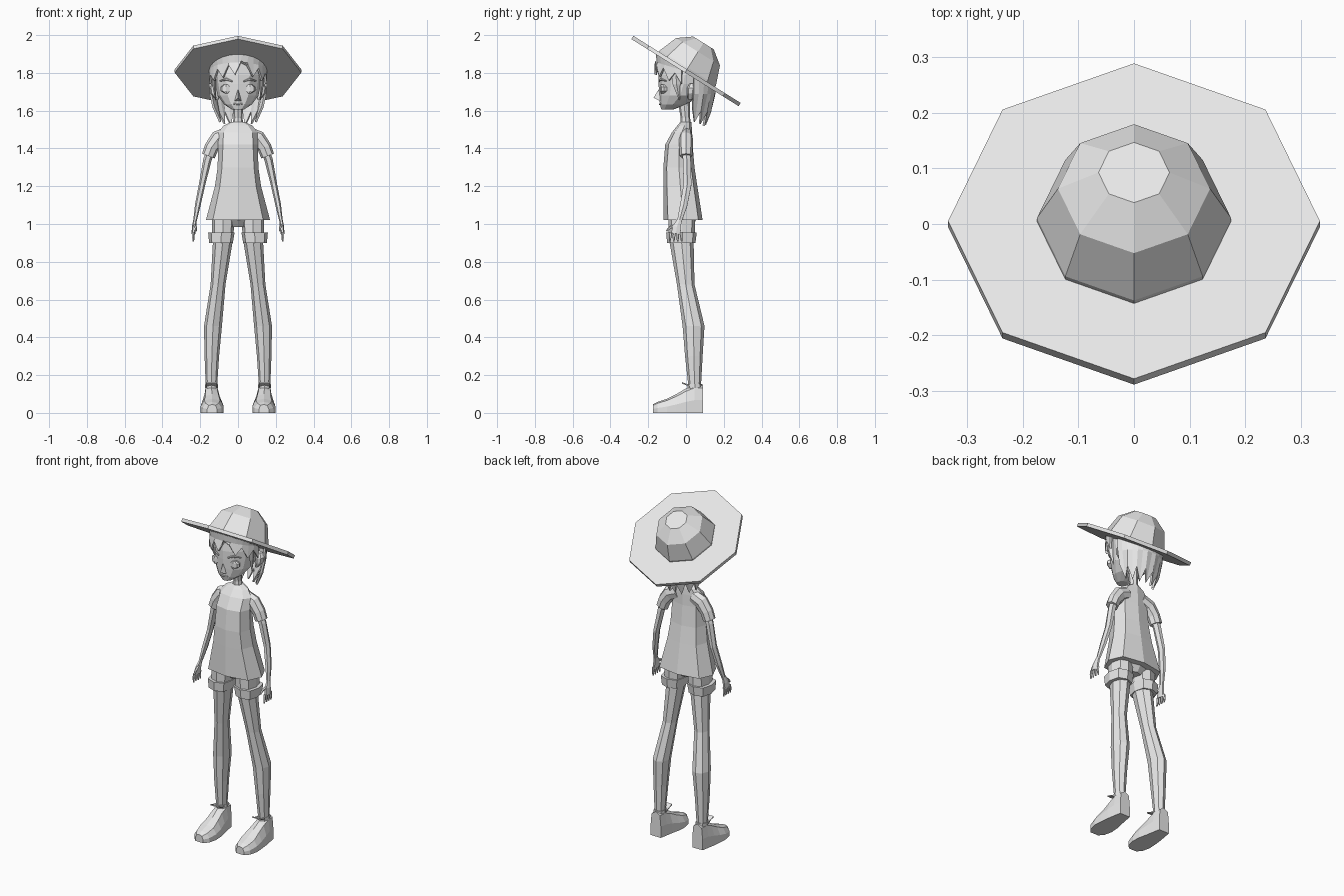
import bpy, bmesh, math
from mathutils import Vector, Matrix

grey = bpy.data.materials.new("light grey")
grey.diffuse_color = (0.8, 0.8, 0.8, 1)


def make(name, verts, faces, s=1):
    """Mesh object; s = -1 gives the mirrored side."""
    me = bpy.data.meshes.new(name)
    bm = bmesh.new()
    vs = [bm.verts.new((v[0] * s, v[1], v[2])) for v in verts]
    for f in faces:
        bm.faces.new([vs[i] for i in f])
    bmesh.ops.recalc_face_normals(bm, faces=bm.faces)
    bm.to_mesh(me)
    bm.free()
    me.materials.append(grey)
    ob = bpy.data.objects.new(name, me)
    bpy.context.collection.objects.link(ob)
    return ob


def loft(name, rings, s=1, closed=True):
    """Skin a list of equal-length point rings, capping closed ones."""
    n = len(rings[0])
    verts = [p for r in rings for p in r]
    faces = [(k * n + i, k * n + (i + 1) % n, (k + 1) * n + (i + 1) % n, (k + 1) * n + i)
             for k in range(len(rings) - 1) for i in range(n if closed else n - 1)]
    if closed:
        faces += [tuple(range(n)), tuple(range((len(rings) - 1) * n, len(rings) * n))]
    return make(name, verts, faces, s)


def ring(x0, x1, y0, y1, z, n=8, p=1.0):
    """Horizontal rounded ring filling a box, with a vertex facing front."""
    pts = []
    for i in range(n):
        a = -math.pi / 2 + 2 * math.pi * i / n
        c, d = math.cos(a), math.sin(a)
        c = math.copysign(abs(c) ** p, c) if abs(c) > 1e-6 else 0
        d = math.copysign(abs(d) ** p, d) if abs(d) > 1e-6 else 0
        pts.append(Vector(((x0 + x1 + (x1 - x0) * c) / 2, (y0 + y1 + (y1 - y0) * d) / 2, z)))
    return pts


def tube(name, path, s=1, n=6):
    """Tapered limb along (x, y, z, radius across, radius along y)."""
    pts = [Vector(q[:3]) for q in path]
    rings = []
    for i, q in enumerate(path):
        d = (pts[min(i + 1, len(pts) - 1)] - pts[max(i - 1, 0)]).normalized()
        u = Vector((0, 1, 0)).cross(d).normalized()
        v = d.cross(u)
        rings.append([pts[i] + u * q[3] * math.cos(2 * math.pi * k / n)
                      + v * q[4] * math.sin(2 * math.pi * k / n) for k in range(n)])
    return loft(name, rings, s)


# Straw hat: tilted octagonal brim and crown
tilt = Matrix.Translation((0, 0, 1.81)) @ Matrix.Rotation(math.radians(-32), 4, 'X')


def hat_ring(r, h):
    return [tilt @ p for p in ring(-r, r, -r, r, h)]


loft("hat_brim", [hat_ring(.335, -.01), hat_ring(.335, .01)])
loft("hat_crown", [hat_ring(.175, .005), hat_ring(.175, .02),
                   hat_ring(.137, .12), hat_ring(.064, .175)])

# Head and neck
loft("head", [ring(-.03, .03, -.13, -.07, 1.605, 12), ring(-.072, .072, -.138, .0, 1.632, 12),
              ring(-.108, .108, -.142, .08, 1.68, 12), ring(-.12, .12, -.145, .12, 1.74, 12),
              ring(-.125, .125, -.145, .13, 1.79, 12), ring(-.115, .115, -.135, .12, 1.86, 12)])
loft("neck", [ring(-.032, .032, -.035, .028, 1.5), ring(-.024, .024, -.028, .022, 1.56),
              ring(-.028, .028, -.045, .02, 1.66)])
make("nose", [(-.018, -.138, 1.652), (.018, -.138, 1.652), (0, -.172, 1.668), (0, -.14, 1.72)],
     [(0, 1, 2), (0, 2, 3), (1, 3, 2), (0, 3, 1)])
tube("mouth", [(-.025, -.134, 1.637, .003, .004), (0, -.139, 1.634, .005, .006),
               (.025, -.134, 1.637, .003, .004)])

for s, side in ((1, "left"), (-1, "right")):
    # Eyelids, brows and ears
    loft(side + "_eye", [ring(.055, .065, -.135, -.115, 1.69, 8), ring(.035, .092, -.137, -.095, 1.705, 8),
                         ring(.035, .092, -.137, -.095, 1.725, 8), ring(.05, .075, -.135, -.11, 1.738, 8)], s)
    tube(side + "_brow", [(.03, -.143, 1.755, .004, .004), (.06, -.133, 1.767, .007, .005),
                          (.095, -.105, 1.757, .003, .004)], s)
    loft(side + "_ear", [ring(.1, .12, .01, .04, 1.66), ring(.1, .145, .005, .06, 1.69),
                         ring(.1, .15, .005, .07, 1.72), ring(.1, .135, .02, .055, 1.745)], s)
    tube(side + "_side_lock", [(.128, -.055, 1.83, .012, .028), (.127, -.05, 1.74, .01, .02),
                               (.118, -.035, 1.655, .002, .002)], s, 4)


def hair(name, a0, a1, mid, tips):
    """Curved hair sheet with a jagged lower edge, hung from under the brim."""
    n = len(tips)
    rows = [[], [], []]
    for i, tip in enumerate(tips):
        a = math.radians(a0 + (a1 - a0) * i / (n - 1))
        c, d = math.cos(a), math.sin(a)
        rows[0].append((.155 * c, .155 * d, 1.815 - .62 * .155 * d))
        rows[1].append((.15 * c, .15 * d, mid - (.3 * .15 * d if d < 0 else 0)))
        k = .15 if d < 0 else .135 - .03 * (i % 2)
        rows[2].append((k * c, k * d * (1.08 if d < 0 else .95), tip))
    ob = loft(name, rows, closed=False)
    m = ob.modifiers.new("thickness", 'SOLIDIFY')
    m.thickness, m.offset = .012, 0


hair("back_hair", 15, 165, 1.69, [1.62, 1.54, 1.6, 1.53, 1.595, 1.52, 1.59, 1.525, 1.59,
                                  1.52, 1.595, 1.53, 1.6, 1.54, 1.62])
hair("fringe", -172, -8, 1.81, [1.74, 1.79, 1.76, 1.82, 1.775, 1.84, 1.79, 1.86, 1.84, 1.78,
                                1.825, 1.76, 1.8, 1.74])

# Flared shirt
loft("shirt", [ring(-.17, .17, -.118, .088, 1.02, 8, .7), ring(-.122, .122, -.12, .06, 1.2, 8, .7),
               ring(-.108, .108, -.12, .045, 1.3, 8, .7), ring(-.105, .105, -.11, .035, 1.42, 8, .8),
               ring(-.105, .105, -.075, .032, 1.485, 8, .9), ring(-.075, .075, -.045, .03, 1.522),
               ring(-.035, .035, -.03, .028, 1.54)])
loft("shorts_hips", [ring(-.05, .05, -.06, .03, .985), ring(-.135, .135, -.095, .06, 1.03)])

for s, side in ((1, "left"), (-1, "right")):
    # Sleeve, arm, hand
    tube(side + "_sleeve", [(.05, 0, 1.475, .04, .033), (.105, 0, 1.452, .044, .036),
                            (.14, 0, 1.405, .038, .036), (.157, 0, 1.36, .036, .034)], s, 8)
    tube(side + "_arm", [(.14, 0, 1.4, .022, .024), (.162, .004, 1.34, .022, .024),
                         (.19, .008, 1.21, .017, .024), (.213, -.012, 1.1, .015, .022),
                         (.228, -.035, 1.015, .009, .014)], s)
    tube(side + "_palm", [(.228, -.035, 1.02, .009, .014), (.233, -.048, .985, .011, .025),
                          (.236, -.054, .948, .01, .029)], s)
    for i in range(4):
        y = -.08 + .018 * i
        tube(side + "_finger_%d" % (i + 1), [(.236, y, .957, .008, .008),
                                             (.238, y - .004 + .002 * i, .93, .007, .007),
                                             (.236, y - .006 + .003 * i, .907, .004, .004)], s, 5)
    tube(side + "_thumb", [(.23, -.052, .995, .008, .009), (.224, -.085, .982, .007, .008),
                           (.222, -.104, .962, .004, .004)], s, 5)

    # Shorts leg and turned cuff
    loft(side + "_shorts_leg", [ring(.025, .138, -.09, .045, .92, 8, .8),
                                ring(.018, .138, -.095, .05, 1.05, 8, .8)], s)
    loft(side + "_cuff", [ring(.027, .153, -.1, .05, .9, 8, .75),
                          ring(.018, .158, -.105, .057, .955, 8, .75)], s)
    # Leg with bent knee line
    loft(side + "_leg", [ring(.112, .17, .015, .078, .12, 8), ring(.1, .177, -.005, .088, .3, 8),
                         ring(.085, .18, -.018, .098, .46, 8), ring(.066, .145, -.048, .045, .68, 8),
                         ring(.026, .132, -.09, .04, .92, 8)], s)
    # Shoe: cross-sections from heel to toe, (y, half width, top height, top half width)
    rings = []
    for y, w, h, t in ((.09, .034, .15, .028), (.045, .042, .15, .032), (.0, .05, .13, .032),
                       (-.05, .058, .1, .036), (-.1, .061, .075, .042), (-.15, .05, .058, .034),
                       (-.176, .026, .045, .018)):
        cx = .137 if y < 0 else .14
        rings.append([(cx + a, y, z) for a, z in
                      ((-w, 0), (w, 0), (w, h * .45), (t, h * .88), (0, h), (-t, h * .88), (-w, h * .45))])
    loft(side + "_shoe", rings, s)
    # Ankle strap and its raised tongue
    loft(side + "_ankle_strap", [ring(.107, .174, .008, .086, .132), ring(.107, .174, .008, .086, .152)], s)
    make(side + "_shoe_tongue", [(.11, .03, .135), (.17, .03, .135), (.17, -.022, .163), (.11, -.022, .163),
                                 (.11, .03, .145), (.17, .03, .145), (.17, -.022, .155), (.11, -.022, .155)],
         [(0, 1, 2, 3), (4, 5, 6, 7), (0, 1, 5, 4), (1, 2, 6, 5), (2, 3, 7, 6), (3, 0, 4, 7)], s)
